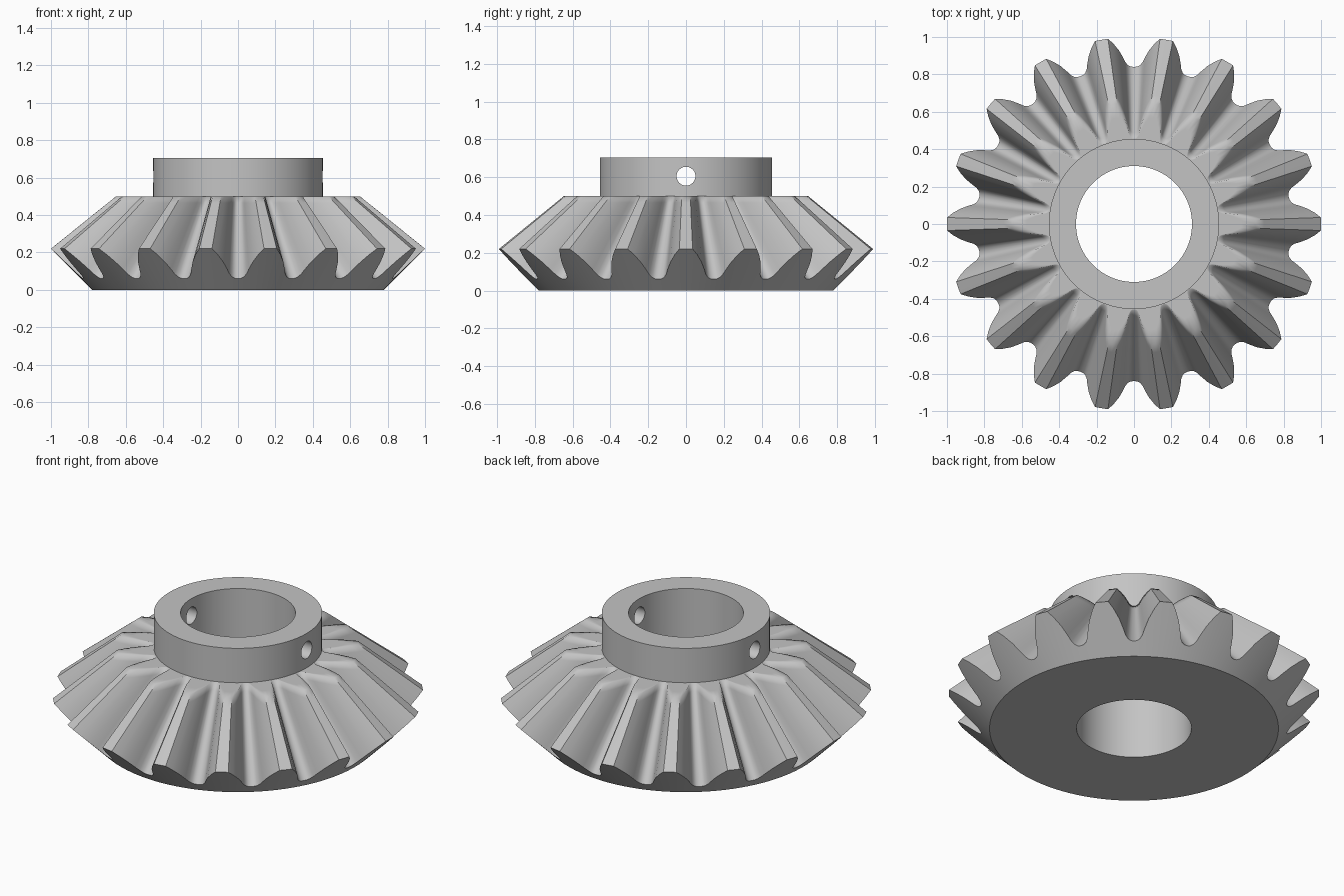
import bpy
import bmesh
from math import radians, cos, sin, tau

cube = bpy.data.objects.get("Cube")
if cube:
    bpy.data.objects.remove(cube)

TEETH = 18
APEX = 1.025        # height where all tooth lines meet
FOOT = 0.78         # radius of the underside
SHOULDER = 0.5      # height of the flat top of the crown
BORE = 0.31
COLLAR = 0.455
TOP = 0.705

steel = bpy.data.materials.new("grey_steel")
steel.use_nodes = True
grey = (0.55, 0.55, 0.55, 1)
steel.diffuse_color = grey
steel.node_tree.nodes["Principled BSDF"].inputs["Base Color"].default_value = grey


def loft(name, rings, sharp_rings=(), sharp_lines=(), line_rings=()):
    """Join closed rings of points, the last back to the first."""
    bm = bmesh.new()
    verts = [[bm.verts.new(p) for p in ring] for ring in rings]
    count = len(rings[0])
    for i, a in enumerate(verts):
        b = verts[(i + 1) % len(verts)]
        for j in range(count):
            k = (j + 1) % count
            bm.faces.new((a[j], a[k], b[k], b[j])).smooth = True
    for i in sharp_rings:
        for j in range(count):
            bm.edges.get((verts[i][j], verts[i][(j + 1) % count])).smooth = False
    for i in line_rings:
        for j in sharp_lines:
            bm.edges.get((verts[i][j], verts[i + 1][j])).smooth = False
    bmesh.ops.recalc_face_normals(bm, faces=bm.faces)
    mesh = bpy.data.meshes.new(name)
    bm.to_mesh(mesh)
    bm.free()
    mesh.materials.append(steel)
    obj = bpy.data.objects.new(name, mesh)
    bpy.context.collection.objects.link(obj)
    return obj


def polar(radius, angle, z):
    return (radius * cos(angle), radius * sin(angle), z)


# Half a tooth on the outer back cone: degrees from tooth centre, height
half = [(0, 0.22), (2.0, 0.22), (3.5, 0.19), (5.1, 0.15), (6.3, 0.11),
        (7.0, 0.085), (7.9, 0.069), (8.85, 0.062), (10, 0.06)]
tooth = [(-a, z) for a, z in reversed(half[1:-1])] + half
outline = [(radians(a + 360 / TEETH * n), z) for n in range(TEETH) for a, z in tooth]
tip_lines = [i for i in range(len(outline)) if abs(tooth[i % len(tooth)][0]) == 2.0]


def circle(radius, z):
    return [polar(radius, a, z) for a, _ in outline]


def tooth_ring(height=None):
    """Tooth outline, shrunk towards the apex until it meets a height."""
    ring = []
    for a, z in outline:
        t = 1 if height is None else (APEX - height) / (APEX - z)
        ring.append(polar((FOOT + z) * t, a, APEX - (APEX - z) * t))
    return ring


# Toothed crown
shoulder = tooth_ring(SHOULDER)
inset = []
for (x, y, z), (a, _) in zip(shoulder, outline):
    r = (x * x + y * y) ** 0.5
    inset.append(polar(r + (COLLAR - r) * 0.4, a, z))
loft("toothed_crown",
     [circle(BORE, 0), circle(FOOT, 0), tooth_ring(), tooth_ring(SHOULDER - 0.035),
      shoulder, inset, circle(COLLAR - 0.002, SHOULDER), circle(BORE, SHOULDER)],
     sharp_rings=(0, 1, 2, 7), sharp_lines=tip_lines, line_rings=(2, 3))

# Collar with a cross hole for a pin
SIDES = 96
collar = loft("collar", [[polar(r, tau * i / SIDES, z) for i in range(SIDES)]
                         for r, z in ((BORE, SHOULDER), (COLLAR, SHOULDER),
                                      (COLLAR, TOP), (BORE, TOP))])
bpy.ops.mesh.primitive_cylinder_add(vertices=32, radius=0.05, depth=2,
                                    location=(0, 0, 0.605), rotation=(0, radians(90), 0))
cutter = bpy.context.object
cutter.name = "pin_hole_cutter"
cutter.hide_render = True
cutter.data.materials.append(steel)
cut = collar.modifiers.new("pin_hole", 'BOOLEAN')
cut.operation = 'DIFFERENCE'
cut.solver = 'EXACT'
cut.object = cutter

bpy.ops.object.select_all(action='DESELECT')
collar.select_set(True)
bpy.context.view_layer.objects.active = collar
bpy.ops.object.modifier_apply(modifier=cut.name)
bpy.data.objects.remove(cutter)
bpy.ops.object.shade_smooth_by_angle(angle=radians(30))
